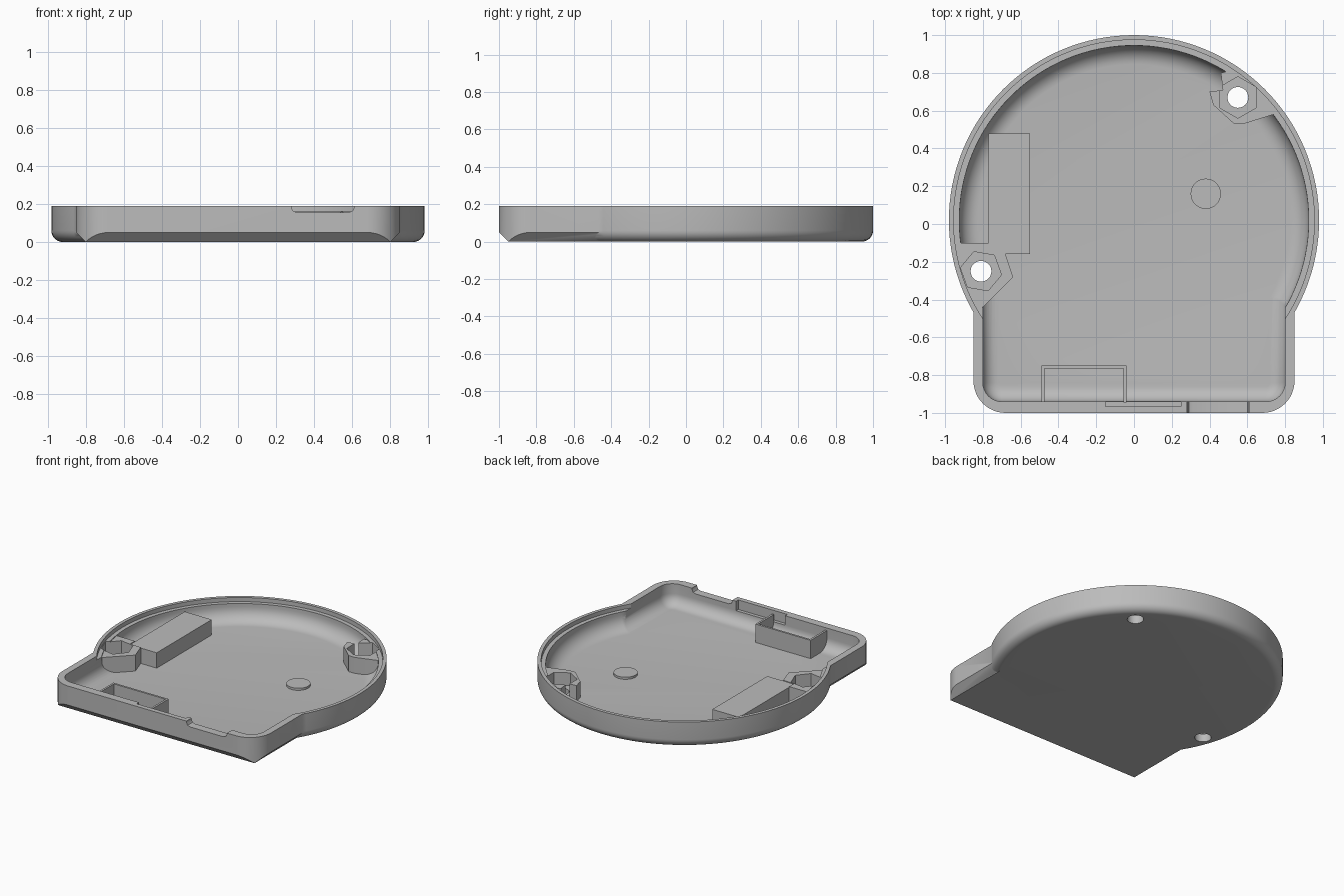
import bpy, bmesh
from math import sin, cos, pi, radians

cube = bpy.data.objects.get("Cube")
if cube:
    bpy.data.objects.remove(cube, do_unlink=True)

grey = bpy.data.materials.new("plain grey")
grey.use_nodes = True
GREY = (0.5, 0.5, 0.5, 1)
grey.diffuse_color = GREY
grey.node_tree.nodes["Principled BSDF"].inputs["Base Color"].default_value = GREY

CY = 0.02       # centre of the round part
TOP = 0.19      # rim height
FLOOR = 0.037   # inside floor height
ABOVE = 0.25    # cutters reach past the rim


def loft(name, rings):
    """Closed solid through rings of equal point count, listed bottom to top."""
    bm = bmesh.new()
    loops = [[bm.verts.new(p) for p in ring] for ring in rings]
    n = len(loops[0])
    for low, high in zip(loops, loops[1:]):
        for i in range(n):
            j = (i + 1) % n
            bm.faces.new((low[i], low[j], high[j], high[i]))
    bm.faces.new(loops[0][::-1])
    bm.faces.new(loops[-1])
    bmesh.ops.recalc_face_normals(bm, faces=bm.faces)
    mesh = bpy.data.meshes.new(name)
    bm.to_mesh(mesh)
    bm.free()
    mesh.materials.append(grey)
    obj = bpy.data.objects.new(name, mesh)
    bpy.context.collection.objects.link(obj)
    return obj


def circle(x, y, z, r, n, turn=0):
    return [(x + r * cos(turn + 2 * pi * i / n), y + r * sin(turn + 2 * pi * i / n), z)
            for i in range(n)]


def round_rect(x0, x1, y0, y1, z, r, n=8):
    pts = []
    corners = [(x1 - r, y1 - r), (x0 + r, y1 - r), (x0 + r, y0 + r), (x1 - r, y0 + r)]
    for k, (cx, cy) in enumerate(corners):
        for i in range(n + 1):
            a = pi / 2 * (k + i / n)
            pts.append((cx + r * cos(a), cy + r * sin(a), z))
    return pts


def prism(name, outline, z0, z1):
    return loft(name, [[(x, y, z) for x, y in outline] for z in (z0, z1)])


def block(name, x0, x1, y0, y1, z0, z1):
    return prism(name, [(x0, y0), (x1, y0), (x1, y1), (x0, y1)], z0, z1)


def boolean(obj, tool, operation="DIFFERENCE", keep=False):
    mod = obj.modifiers.new("bool", "BOOLEAN")
    mod.operation, mod.object, mod.solver = operation, tool, "EXACT"
    bpy.context.view_layer.objects.active = obj
    bpy.ops.object.modifier_apply(modifier=mod.name)
    if not keep:
        bpy.data.objects.remove(tool, do_unlink=True)


def fillet(radius, steps=8):
    """Height and inset pairs of a quarter round, from the floor upwards."""
    return [(radius * (1 - cos(a)), radius * (1 - sin(a)))
            for a in (pi / 2 * i / steps for i in range(steps + 1))]


# Outer shell: round dish joined to a chamfered box with rounded upright corners
SIDES = 128
dish = [circle(0, CY, z, 0.98 - inset, SIDES) for z, inset in fillet(0.06)]
shell = loft("case_shell", dish + [circle(0, CY, TOP, 0.98, SIDES)])

rect = lambda d, z: [(-0.85 + d, d - 1, z), (0.85 - d, d - 1, z),
                     (0.85 - d, -0.2, z), (-0.85 + d, -0.2, z)]
box = loft("box", [rect(0.05, 0), rect(0, 0.05), rect(0, TOP)])
boolean(box, loft("corner_rounding", [round_rect(-0.85, 0.85, -1, 0.4, z, 0.17, 12)
                                      for z in (-0.1, 0.3)]), "INTERSECT")
boolean(shell, box, "UNION")

# Hollow inside with filleted floor, and a stepped lip round the dish
hollow = [circle(0, CY, FLOOR + z, 0.925 - inset, SIDES) for z, inset in fillet(0.1)]
hollow += [circle(0, CY, z, r, SIDES) for r, z in ((0.925, 0.16), (0.955, 0.16), (0.955, ABOVE))]
boolean(shell, loft("dish_hollow", hollow))
hollow = [round_rect(d - 0.8, 0.8 - d, d - 0.94, -0.2 - d, FLOOR + 0.0004 + z, 0.1 - d)
          for z, d in fillet(0.08)]
hollow.append(round_rect(-0.8, 0.8, -0.94, -0.2, ABOVE, 0.1))
boolean(shell, loft("box_hollow", hollow))

# Front wall: rounded notch through the rim and a shallow inner recess
notch = [(0.28, ABOVE), (0.28, 0.18), (0.29, 0.162), (0.31, 0.155),
         (0.58, 0.155), (0.6, 0.162), (0.61, 0.18), (0.61, ABOVE)]
boolean(shell, loft("notch", [[(x, y, z) for x, z in notch] for y in (-1.1, -0.9)]))
boolean(shell, block("recess", -0.15, 0.25, -0.965, -0.9, 0.12, ABOVE))

# Screw bosses with hexagonal nut pockets and through holes
bosses = [
    ("right_boss", (-0.81, -0.25), radians(-10),
     [(-0.935, -0.10), (-0.93, -0.25), (-0.86, -0.42), (-0.8, -0.44),
      (-0.64, -0.28), (-0.68, -0.16), (-0.77, -0.155), (-0.77, -0.10)]),
    ("left_boss", (0.55, 0.67), radians(-30),
     [(0.40, 0.70), (0.42, 0.63), (0.53, 0.53), (0.58, 0.53), (0.74, 0.58),
      (0.67, 0.70), (0.5, 0.81), (0.46, 0.8), (0.47, 0.71)]),
]
parts = [shell]
for name, (x, y), turn, outline in bosses:
    boss = prism(name, outline, 0.03, 0.155)
    pocket = loft("pocket", [circle(x, y, z, 0.11, 6, turn) for z in (0.06, ABOVE)])
    hole = loft("hole", [circle(x, y, z, 0.055, 32) for z in (-0.1, ABOVE)])
    for tool in (pocket, hole):
        boolean(boss, tool, keep=True)
        boolean(shell, tool)
    parts.append(boss)

# Solid support block and small round pad on the floor
parts.append(block("support_block", -0.77, -0.55, -0.16, 0.48, 0.03, 0.15))
parts.append(loft("floor_pad", [circle(0.38, 0.16, z, 0.08, 48) for z in (0.03, 0.053)]))

# Open connector frame against the front wall
frame = block("connector_frame", -0.49, -0.04, -0.945, -0.75, 0.03, 0.172)
boolean(frame, block("frame_opening", -0.475, -0.055, -0.96, -0.765, 0.02, ABOVE))
parts.append(frame)

for obj in bpy.context.view_layer.objects:
    obj.select_set(obj in parts)
bpy.context.view_layer.objects.active = shell
bpy.ops.object.shade_smooth_by_angle(angle=radians(30))
